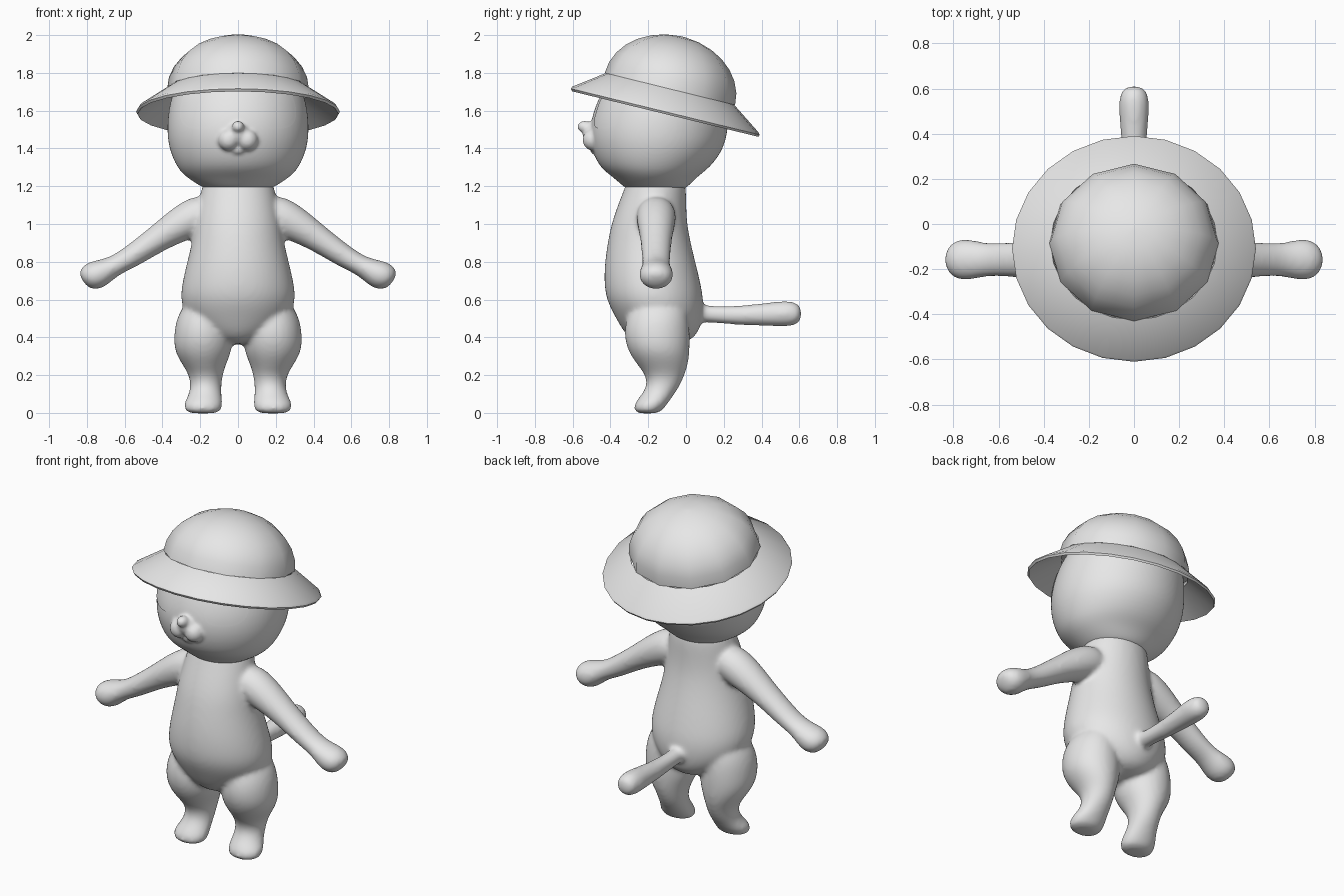
import bpy, bmesh, math
from mathutils import Vector, Matrix

cube = bpy.data.objects.get("Cube")
if cube:
    bpy.data.objects.remove(cube)

grey = bpy.data.materials.new("light_grey")
grey.use_nodes = True
grey.diffuse_color = (0.8, 0.8, 0.8, 1)
grey.node_tree.nodes["Principled BSDF"].inputs["Base Color"].default_value = (0.8, 0.8, 0.8, 1)

X, Y, Z = Vector((1, 0, 0)), Vector((0, 1, 0)), Vector((0, 0, 1))


def loft(bm, rows, n=16, caps=True, corner=1.0):
    """Skin rings given as (centre, u, v); odd points are pulled in by corner."""
    rings = []
    for c, u, v in rows:
        ring = []
        for i in range(n):
            a = 2 * math.pi * i / n
            k = corner if i % 2 else 1.0
            ring.append(bm.verts.new(Vector(c) + k * (u * math.cos(a) + v * math.sin(a))))
        rings.append(ring)
    for r, s in zip(rings, rings[1:]):
        for i in range(n):
            j = (i + 1) % n
            bm.faces.new((r[i], r[j], s[j], s[i]))
    if caps:
        bm.faces.new(rings[0])
        bm.faces.new(rings[-1])


def ball(bm, loc, size):
    m = Matrix.Translation(loc) @ Matrix.Diagonal((*size, 1))
    bmesh.ops.create_uvsphere(bm, u_segments=16, v_segments=10, radius=1, matrix=m)


def finish(bm, name):
    bmesh.ops.remove_doubles(bm, verts=bm.verts, dist=0.0001)
    bmesh.ops.recalc_face_normals(bm, faces=bm.faces)
    mesh = bpy.data.meshes.new(name)
    bm.to_mesh(mesh)
    bm.free()
    mesh.materials.append(grey)
    ob = bpy.data.objects.new(name, mesh)
    bpy.context.collection.objects.link(ob)
    return ob


def shade(ob, angle):
    bpy.ops.object.select_all(action='DESELECT')
    ob.select_set(True)
    bpy.context.view_layer.objects.active = ob
    bpy.ops.object.shade_smooth_by_angle(angle=math.radians(angle))


def blend(ob, voxel, rounds):
    """Fuse overlapping volumes into one soft skin."""
    sub = ob.modifiers.new("round", 'SUBSURF')
    sub.levels = sub.render_levels = 2
    rem = ob.modifiers.new("fuse", 'REMESH')
    rem.mode = 'VOXEL'
    rem.voxel_size = voxel
    rem.use_smooth_shade = True
    smo = ob.modifiers.new("soften", 'SMOOTH')
    smo.factor = 0.5
    smo.iterations = rounds


# Body: torso, legs, arms and tail fused together
bm = bmesh.new()
torso = [(.36, -.13, .10, .13), (.42, -.13, .20, .20), (.5, -.14, .28, .235),
         (.6, -.165, .315, .265), (.7, -.18, .30, .26), (.8, -.19, .275, .245),
         (.9, -.195, .25, .225), (1.0, -.195, .235, .205), (1.1, -.18, .215, .185),
         (1.2, -.16, .195, .165), (1.27, -.16, .17, .14)]
loft(bm, [((0, y, z), X * a, Y * b) for z, y, a, b in torso])

leg = [(.62, .17, -.14, .08, .12), (.52, .185, -.15, .14, .165), (.42, .185, -.155, .158, .18),
       (.33, .185, -.145, .157, .168), (.26, .18, -.125, .12, .14), (.2, .17, -.11, .09, .105),
       (.14, .17, -.12, .083, .088), (.09, .175, -.155, .09, .088), (.05, .185, -.185, .107, .09),
       (.015, .185, -.2, .1, .078), (-.004, .185, -.205, .075, .055)]
arm = [(.12, 1.09, .1, .1), (.25, 1.03, .112, .108), (.41, .935, .085, .073), (.565, .825, .077, .062),
       (.66, .775, .073, .052), (.735, .74, .095, .08), (.785, .713, .09, .077), (.822, .695, .05, .045)]
for side in (1, -1):
    loft(bm, [((side * x, y, z), X * a, Y * b) for z, x, y, a, b in leg])
    across = Vector((side * .57, 0, .82))
    loft(bm, [((side * x, -.158, z), Y * a, across * b) for x, z, a, b in arm])

tail = [(-.02, .54, .07), (.08, .525, .042), (.25, .515, .05), (.4, .52, .06),
        (.5, .525, .069), (.57, .525, .068), (.613, .525, .04)]
loft(bm, [((0, y, z), X * r, Z * r) for y, z, r in tail])
blend(finish(bm, "body"), .013, 8)

# Head with muzzle, chin and nose
bm = bmesh.new()
skull = [(1.17, -.16, .14, .13), (1.2, -.16, .2, .175), (1.25, -.165, .28, .225),
         (1.3, -.165, .327, .297), (1.4, -.15, .37, .355), (1.5, -.145, .38, .37),
         (1.6, -.13, .372, .363), (1.7, -.11, .35, .34), (1.8, -.1, .29, .28), (1.88, -.1, .18, .18)]
loft(bm, [((0, y, z), X * a, Y * b) for z, y, a, b in skull], n=24)
ball(bm, (0, -.49, 1.48), (.065, .06, .06))
ball(bm, (0, -.475, 1.395), (.045, .035, .03))
ball(bm, (0, -.535, 1.515), (.034, .042, .032))
for side in (1, -1):
    ball(bm, (side * .05, -.49, 1.445), (.058, .06, .058))
head = finish(bm, "head")
blend(head, .01, 4)

# Eyes: thin plates lying on the face, rounded below and tucked under the hat
for side, name in ((1, "left_eye"), (-1, "right_eye")):
    bm = bmesh.new()
    rows = []
    for k in range(1, 9):
        rows.append([])
        for i in range(32):
            a = 2 * math.pi * i / 32
            ca, sa = math.cos(a), math.sin(a)
            dx = .1 * k / 8 * math.copysign(abs(ca) ** .65, ca)
            dz = .1 * k / 8 * math.copysign(abs(sa) ** .65, sa)
            rows[-1].append(bm.verts.new((side * (.205 + dx - .15 * max(dz, 0)), -.8, 1.605 + dz)))
    bm.faces.new(rows[0])
    for r, s in zip(rows, rows[1:]):
        for i in range(32):
            j = (i + 1) % 32
            bm.faces.new((r[i], r[j], s[j], s[i]))
    eye = finish(bm, name)
    if eye.data.polygons[0].normal.y > 0:
        eye.data.flip_normals()
    wrap = eye.modifiers.new("lay_on_face", 'SHRINKWRAP')
    wrap.target = head
    wrap.wrap_method = 'PROJECT'
    wrap.use_project_y = True
    wrap.use_positive_direction = True
    wrap.use_negative_direction = False
    wrap.wrap_mode = 'ABOVE_SURFACE'
    wrap.offset = .004
    shade(eye, 60)

# Hat: tilted dome on a twelve-sided rim, with a sloping brim
rim_c, rim_v = Vector((0, -.085, 1.715)), Vector((0, .345, -.085))
rim_u = X * .375
up = Vector((0, .24, .97)) * .285
corner = math.cos(math.pi / 12)
bm = bmesh.new()
dome = []
for k in range(8):
    t = math.radians(88) * k / 7
    dome.append((rim_c + up * math.sin(t), rim_u * math.cos(t), rim_v * math.cos(t)))
loft(bm, dome, n=24, corner=corner)
shade(finish(bm, "hat_dome"), 40)

bm = bmesh.new()
out_c, out_u, out_v = Vector((0, -.11, 1.607)), X * .54, Vector((0, .5, -.122))
drop = Z * .025
inner = (rim_c, rim_u * .985, rim_v * .985)
brim = [inner, (out_c, out_u * .985, out_v * .985), (out_c - drop * .5, out_u, out_v),
        (out_c - drop, out_u * .985, out_v * .985),
        (rim_c - drop, rim_u * .97, rim_v * .97), inner]
loft(bm, brim, n=24, caps=False)
shade(finish(bm, "hat_brim"), 40)
